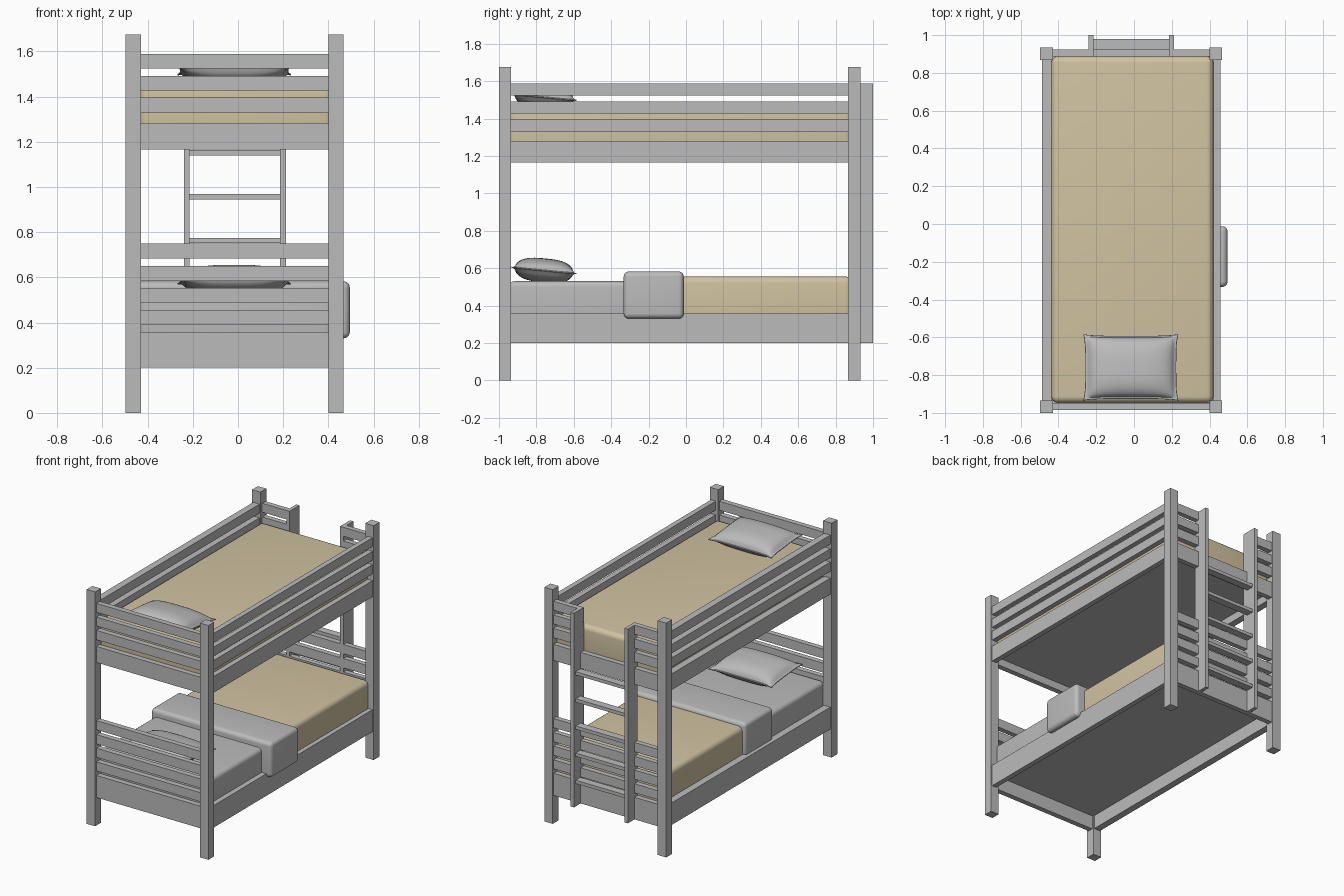
import bpy, bmesh, math

if "Cube" in bpy.data.objects:
    bpy.data.objects.remove(bpy.data.objects["Cube"])


def material(name, rgb):
    m = bpy.data.materials.new(name)
    m.diffuse_color = (*rgb, 1)
    m.use_nodes = True
    m.node_tree.nodes["Principled BSDF"].inputs["Base Color"].default_value = m.diffuse_color
    return m


GREY = material("light grey", (0.5, 0.5, 0.5))
TAN = material("tan", (0.64, 0.55, 0.36))


def finish(name, bm, mat, smooth=False):
    me = bpy.data.meshes.new(name)
    bmesh.ops.recalc_face_normals(bm, faces=bm.faces)
    bm.to_mesh(me)
    bm.free()
    me.materials.append(mat)
    ob = bpy.data.objects.new(name, me)
    bpy.context.collection.objects.link(ob)
    if smooth:
        bpy.ops.object.select_all(action='DESELECT')
        ob.select_set(True)
        bpy.context.view_layer.objects.active = ob
        bpy.ops.object.shade_smooth_by_angle(angle=math.radians(40))
    return ob


def box(name, x, y, z, mat=GREY, radius=0):
    bm = bmesh.new()
    bmesh.ops.create_cube(bm, size=1)
    for v in bm.verts:
        v.co = [(a + b) / 2 + c * (b - a) for (a, b), c in zip((x, y, z), v.co)]
    if radius:
        bmesh.ops.bevel(bm, geom=bm.edges[:], offset=radius, segments=6,
                        profile=0.5, affect='EDGES')
    return finish(name, bm, mat, radius > 0)


# Posts
for px in ((-0.497, -0.43), (0.40, 0.466)):
    for py in ((-1.0, -0.935), (0.867, 0.934)):
        box("post", px, py, (0, 1.675))

LEFT, RIGHT = (-0.487, -0.437), (0.42, 0.457)
FRONT, BACK = (-0.985, -0.947), (0.888, 0.925)
ACROSS, ALONG = (-0.45, 0.42), (-0.95, 0.885)
LOWER_RAIL, UPPER_RAIL = (0.20, 0.358), (1.165, 1.28)
LOWER_SLATS = [(0.39, 0.455), (0.487, 0.553), (0.583, 0.65), (0.684, 0.75)]
UPPER_SLATS = [(1.328, 1.395), (1.426, 1.49), (1.524, 1.588)]

# Side rails and upper guard slats
for side in (LEFT, RIGHT):
    for z in [LOWER_RAIL, UPPER_RAIL]:
        box("side_rail", side, ALONG, z)
    for z in UPPER_SLATS:
        box("side_guard_slat", side, ALONG, z)

# End rails and lower end slats
for end in (FRONT, BACK):
    for z in [LOWER_RAIL, UPPER_RAIL]:
        box("end_rail", ACROSS, end, z)
    for z in LOWER_SLATS:
        box("lower_end_slat", ACROSS, end, z)

# Upper end slats; the back ones leave an opening for the ladder
for z in UPPER_SLATS:
    box("upper_front_slat", ACROSS, FRONT, z)
    box("upper_back_slat_left", (-0.45, -0.215), BACK, z)
    box("upper_back_slat_right", (0.185, 0.42), BACK, z)

# Ladder
for x in ((-0.24, -0.214), (0.186, 0.212)):
    box("ladder_stile", x, (0.888, 1.0), (0.20, 1.588))
for i in range(5):
    z = 0.375 + i * 0.194
    box("ladder_rung", (-0.22, 0.19), (0.925, 0.98), (z - 0.012, z + 0.012))

# Bed bases
for name, z in (("lower_base", 0.30), ("upper_base", 1.22)):
    box(name, (-0.44, 0.425), (-0.95, 0.89), (z, z + 0.02))

# Mattresses and bedding
box("upper_mattress", (-0.437, 0.42), (-0.947, 0.888), (1.235, 1.46), TAN, 0.035)
box("lower_mattress", (-0.437, 0.42), (-0.947, -0.10), (0.31, 0.53), GREY, 0.03)
box("lower_blanket", (-0.437, 0.425), (-0.30, 0.888), (0.305, 0.555), TAN, 0.035)
box("blanket_fold", (-0.46, 0.495), (-0.333, -0.012), (0.33, 0.582), GREY, 0.028)


# Pillows: two domed sheets meeting in a thin flat hem
def pillow(name, z0):
    bm = bmesh.new()
    n = 28
    tilt = math.radians(5.5)
    for sign in (1, -1):
        rows = []
        for j in range(n + 1):
            row = []
            for i in range(n + 1):
                u = math.sin(math.pi / 2 * (2 * i / n - 1))
                v = math.sin(math.pi / 2 * (2 * j / n - 1))
                x = 0.252 * u * (1 - 0.045 * (1 - v ** 4))
                y = 0.176 * v * (1 - 0.05 * (1 - u ** 4))
                a, b = min(1, abs(u) / 0.95), min(1, abs(v) / 0.94)
                h = 0.064 * ((1 - a ** 3) * (1 - b ** 3)) ** 0.5
                edge = i in (0, n) or j in (0, n)
                z = 0 if edge else sign * max(0.003, h)
                row.append(bm.verts.new((
                    x - 0.017,
                    y * math.cos(tilt) + z * math.sin(tilt) - 0.759,
                    z * math.cos(tilt) - y * math.sin(tilt) + z0)))
            rows.append(row)
        for j in range(n):
            for i in range(n):
                bm.faces.new((rows[j][i], rows[j][i + 1],
                              rows[j + 1][i + 1], rows[j + 1][i]))
    bmesh.ops.remove_doubles(bm, verts=bm.verts, dist=1e-5)
    finish(name, bm, GREY, True)


pillow("lower_pillow", 0.588)
pillow("upper_pillow", 1.514)
